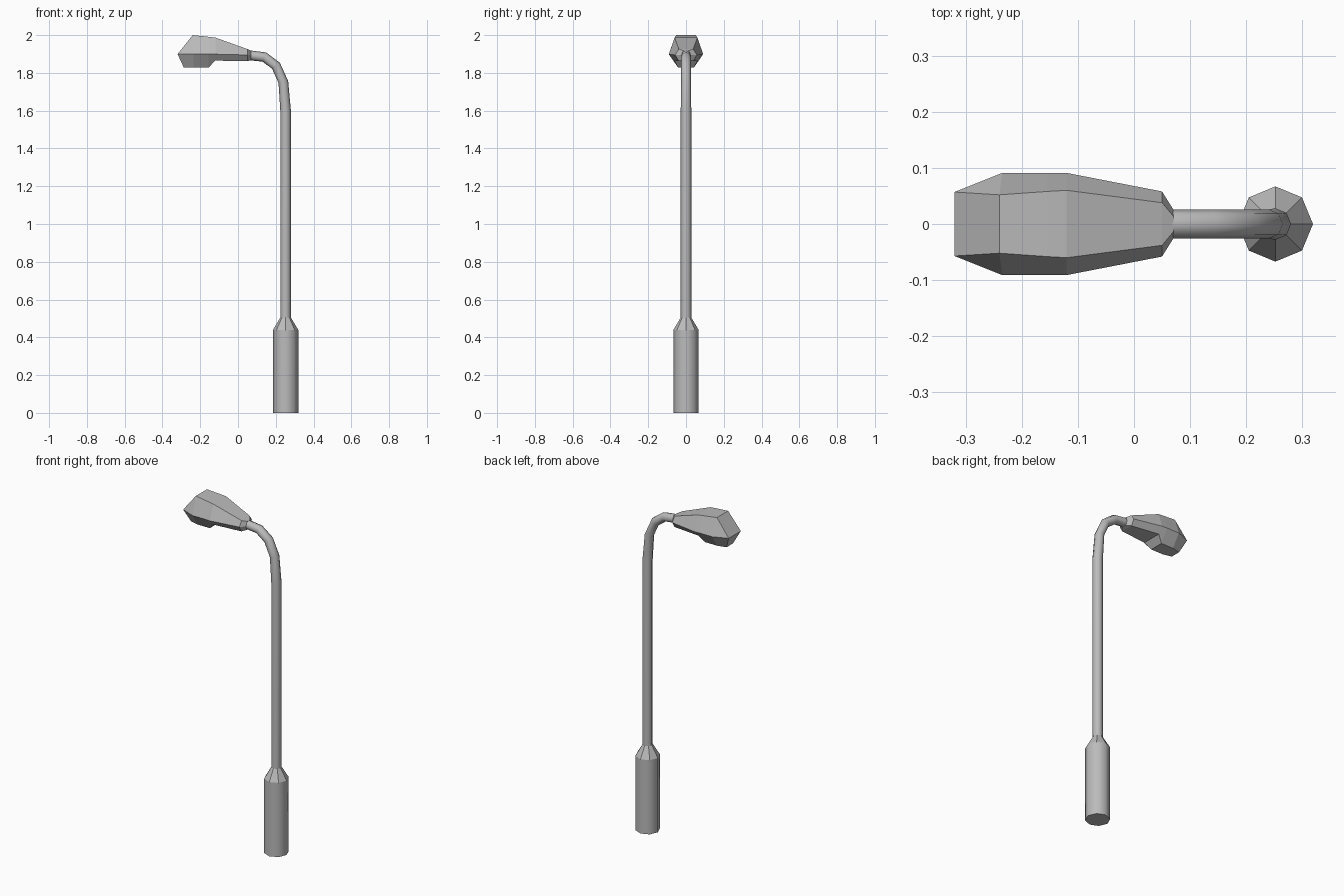
import bpy, bmesh, math
from mathutils import Vector

cube = bpy.data.objects.get("Cube")
if cube:
    bpy.data.objects.remove(cube)

grey = bpy.data.materials.new("grey_metal")
grey.use_nodes = True
colour = (0.5, 0.5, 0.5, 1)
grey.diffuse_color = colour
grey.node_tree.nodes["Principled BSDF"].inputs["Base Color"].default_value = colour


def loft(name, rings, smooth_angle=0):
    """Skin a list of rings, cap both ends, and add the object."""
    bm = bmesh.new()
    loops = [[bm.verts.new(p) for p in ring] for ring in rings]
    n = len(rings[0])
    for a, b in zip(loops, loops[1:]):
        for i in range(n):
            j = (i + 1) % n
            bm.faces.new((a[i], a[j], b[j], b[i]))
    bm.faces.new(loops[0])
    bm.faces.new(loops[-1])
    bmesh.ops.remove_doubles(bm, verts=bm.verts, dist=0.0001)
    bmesh.ops.recalc_face_normals(bm, faces=bm.faces)
    mesh = bpy.data.meshes.new(name)
    bm.to_mesh(mesh)
    bm.free()
    mesh.materials.append(grey)
    obj = bpy.data.objects.new(name, mesh)
    bpy.context.collection.objects.link(obj)
    if smooth_angle:
        for p in mesh.polygons:
            p.use_smooth = True
        mesh.set_sharp_from_angle(angle=math.radians(smooth_angle))
    return obj


def tube_rings(path, radii, sides=8):
    """Rings square to a path lying in the xz plane."""
    pts = [Vector((x, 0, z)) for x, z in path]
    rings = []
    for i, (p, r) in enumerate(zip(pts, radii)):
        t = (pts[min(i + 1, len(pts) - 1)] - pts[max(i - 1, 0)]).normalized()
        side = Vector((t.z, 0, -t.x))
        ring = []
        for k in range(sides):
            a = math.tau * k / sides
            ring.append(p + side * r * math.cos(a) + Vector((0, r * math.sin(a), 0)))
        rings.append(ring)
    return rings


POLE_X = 0.252

# Base cylinder and the faceted collar above it
loft("base", tube_rings([(POLE_X, 0), (POLE_X, 0.44)], [0.067] * 2), 50)
loft("base_collar", tube_rings([(POLE_X, 0.44), (POLE_X, 0.505)], [0.067, 0.028]))

# Pole bending over into the arm
pole_path = [(POLE_X, 0.5), (POLE_X, 1.6), (0.24, 1.752), (0.201, 1.838),
             (0.139, 1.884), (0.06, 1.893)]
loft("pole_and_arm", tube_rings(pole_path, [0.028, 0.028] + [0.026] * 4), 50)

# Lamp head: each station gives (x, half width, z) of the top, rim and bottom rails
stations = [
    ((-0.32, 0.057, 1.90), (-0.32, 0.057, 1.90), (-0.287, 0.03, 1.828)),
    ((-0.24, 0.052, 2.0), (-0.235, 0.091, 1.90), (-0.235, 0.042, 1.828)),
    ((-0.155, 0.058, 1.991), (-0.155, 0.091, 1.90), (-0.155, 0.042, 1.828)),
    ((-0.12, 0.06, 1.987), (-0.12, 0.091, 1.899), (-0.122, 0.06, 1.865)),
    ((0.05, 0.038, 1.926), (0.05, 0.058, 1.895), (0.05, 0.038, 1.862)),
    ((0.07, 0.014, 1.917), (0.07, 0.026, 1.893), (0.07, 0.014, 1.868)),
]
head_rings = [[(x, w, z) for x, w, z in s] + [(x, -w, z) for x, w, z in reversed(s)]
              for s in stations]
loft("lamp_head", head_rings)
